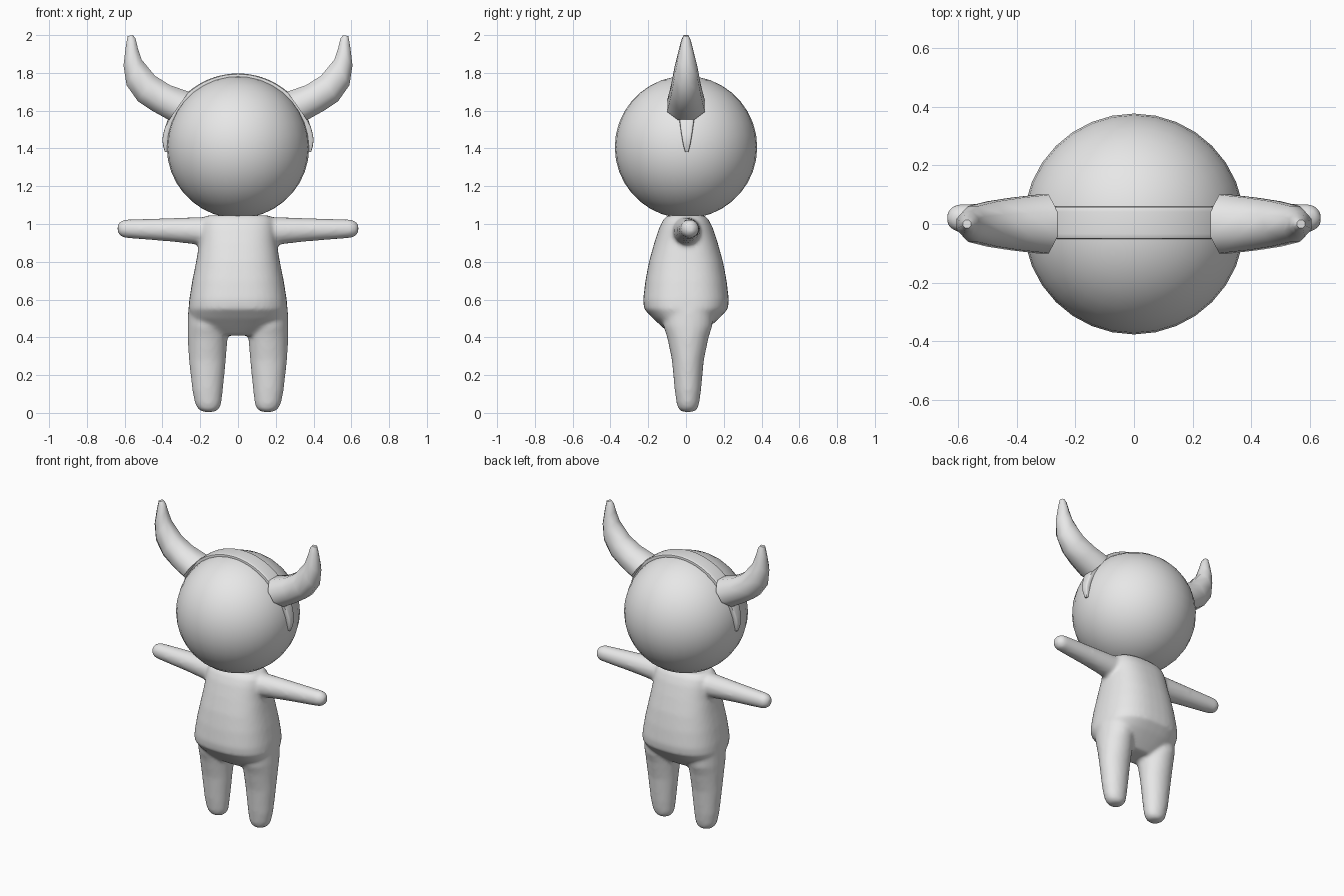
import bpy, bmesh, math
from mathutils import Vector

if "Cube" in bpy.data.objects:
    bpy.data.objects.remove(bpy.data.objects["Cube"])

grey = bpy.data.materials.new("light grey")
grey.diffuse_color = (0.8, 0.8, 0.8, 1)
grey.use_nodes = True
grey.node_tree.nodes["Principled BSDF"].inputs["Base Color"].default_value = grey.diffuse_color


def loft(bm, rings, sides, power=2.0, offset=0.0):
    """Skin closed rings, each given as (centre, half axis u, half axis v)."""
    loops = []
    for c, u, v in rings:
        loop = []
        for i in range(sides):
            a = math.tau * i / sides + offset
            cu, sv = math.cos(a), math.sin(a)
            cu = math.copysign(abs(cu) ** (2 / power), cu)
            sv = math.copysign(abs(sv) ** (2 / power), sv)
            loop.append(bm.verts.new(Vector(c) + Vector(u) * cu + Vector(v) * sv))
        loops.append(loop)
    for a, b in zip(loops, loops[1:]):
        for i in range(sides):
            j = (i + 1) % sides
            bm.faces.new((a[i], a[j], b[j], b[i]))
    bm.faces.new(loops[0][::-1])
    bm.faces.new(loops[-1])


def finish(bm, name):
    bmesh.ops.recalc_face_normals(bm, faces=bm.faces)
    mesh = bpy.data.meshes.new(name)
    bm.to_mesh(mesh)
    bm.free()
    mesh.materials.append(grey)
    mesh.polygons.foreach_set("use_smooth", [True] * len(mesh.polygons))
    ob = bpy.data.objects.new(name, mesh)
    bpy.context.collection.objects.link(ob)
    return ob


# Head
bm = bmesh.new()
bmesh.ops.create_uvsphere(bm, u_segments=32, v_segments=18, radius=0.377)
bmesh.ops.translate(bm, verts=bm.verts, vec=(0, 0, 1.407))
finish(bm, "head")

# Body: torso, legs and arms fused into one soft skin
bm = bmesh.new()
torso = [(0.41, 0.13, 0.075), (0.45, 0.20, 0.12), (0.50, 0.25, 0.175),
         (0.55, 0.262, 0.222), (0.60, 0.258, 0.227), (0.70, 0.242, 0.215),
         (0.80, 0.222, 0.196), (0.90, 0.205, 0.168), (0.98, 0.198, 0.142),
         (1.02, 0.19, 0.122), (1.045, 0.165, 0.10)]
loft(bm, [((0, 0, z), (x, 0, 0), (0, y, 0)) for z, x, y in torso], 40, 2.5)

# z, inner x, outer x, half depth
leg = [(0.005, 0.125, 0.185, 0.03), (0.02, 0.10, 0.212, 0.05),
       (0.05, 0.088, 0.228, 0.06), (0.12, 0.08, 0.242, 0.07),
       (0.28, 0.064, 0.26, 0.085), (0.40, 0.055, 0.267, 0.11),
       (0.46, 0.06, 0.267, 0.13), (0.54, 0.08, 0.264, 0.13)]
# x, centre y, centre z, radius
arm = [(0.10, 0.0, 0.96, 0.08), (0.20, 0.003, 0.963, 0.074),
       (0.35, 0.01, 0.969, 0.063), (0.60, 0.02, 0.975, 0.049),
       (0.622, 0.02, 0.975, 0.04), (0.637, 0.02, 0.975, 0.022)]
for s in (1, -1):
    loft(bm, [((s * (a + b) / 2, 0.01, z), ((b - a) / 2, 0, 0), (0, y, 0))
              for z, a, b, y in leg], 24)
    loft(bm, [((s * x, y, z), (0, r, 0), (0, 0, r)) for x, y, z, r in arm], 16)
body = finish(bm, "body")
skin = body.modifiers.new("skin", 'REMESH')
skin.mode = 'VOXEL'
skin.voxel_size = 0.012
skin.use_smooth_shade = True
soften = body.modifiers.new("soften", 'SMOOTH')
soften.factor = 0.5
soften.iterations = 6

# Horns: upper edge x, z; lower edge x, z; half depth
horn = [(0.26, 1.70, 0.365, 1.55, 0.10), (0.36, 1.735, 0.455, 1.60, 0.089),
        (0.44, 1.785, 0.53, 1.65, 0.077), (0.51, 1.87, 0.59, 1.735, 0.061),
        (0.53, 1.93, 0.606, 1.84, 0.043), (0.543, 1.983, 0.594, 1.94, 0.026),
        (0.556, 2.0, 0.584, 1.995, 0.014)]
k = 1 / math.cos(math.pi / 8)
for s, side in ((1, "right"), (-1, "left")):
    bm = bmesh.new()
    loft(bm, [((s * (a + c) / 2, 0, (b + d) / 2),
               (s * k * (a - c) / 2, 0, k * (b - d) / 2), (0, k * y, 0))
              for a, b, c, d, y in horn], 8, offset=math.pi / 8)
    ob = finish(bm, side + "_horn")
    # flat end caps keep crisp borders
    for p in ob.data.polygons:
        p.use_smooth = len(p.vertices) == 4

# Headband: tapered strap over the crown
bm = bmesh.new()
rings = []
for i in range(41):
    a = math.radians(-4 + 188 * i / 40)
    t = max(0.0, math.sin(a))
    edge = min(i, 40 - i) / 40
    d = Vector((math.cos(a), 0, math.sin(a)))
    half = 0.008 + 0.047 * min(1, edge / 0.25) ** 0.7
    outer = 0.404 - 0.014 * t - 0.016 * max(0, 1 - edge / 0.05)
    inner = 0.365
    rings.append((d * (outer + inner) / 2 + Vector((0, 0.004, 1.407)),
                  d * (outer - inner) / 2, (0, half, 0)))
loft(bm, rings, 16, 5)
finish(bm, "headband")

for ob in bpy.context.collection.objects:
    ob.select_set(ob.name == "headband")
bpy.context.view_layer.objects.active = bpy.data.objects["headband"]
bpy.ops.object.shade_smooth_by_angle(angle=math.radians(40))
